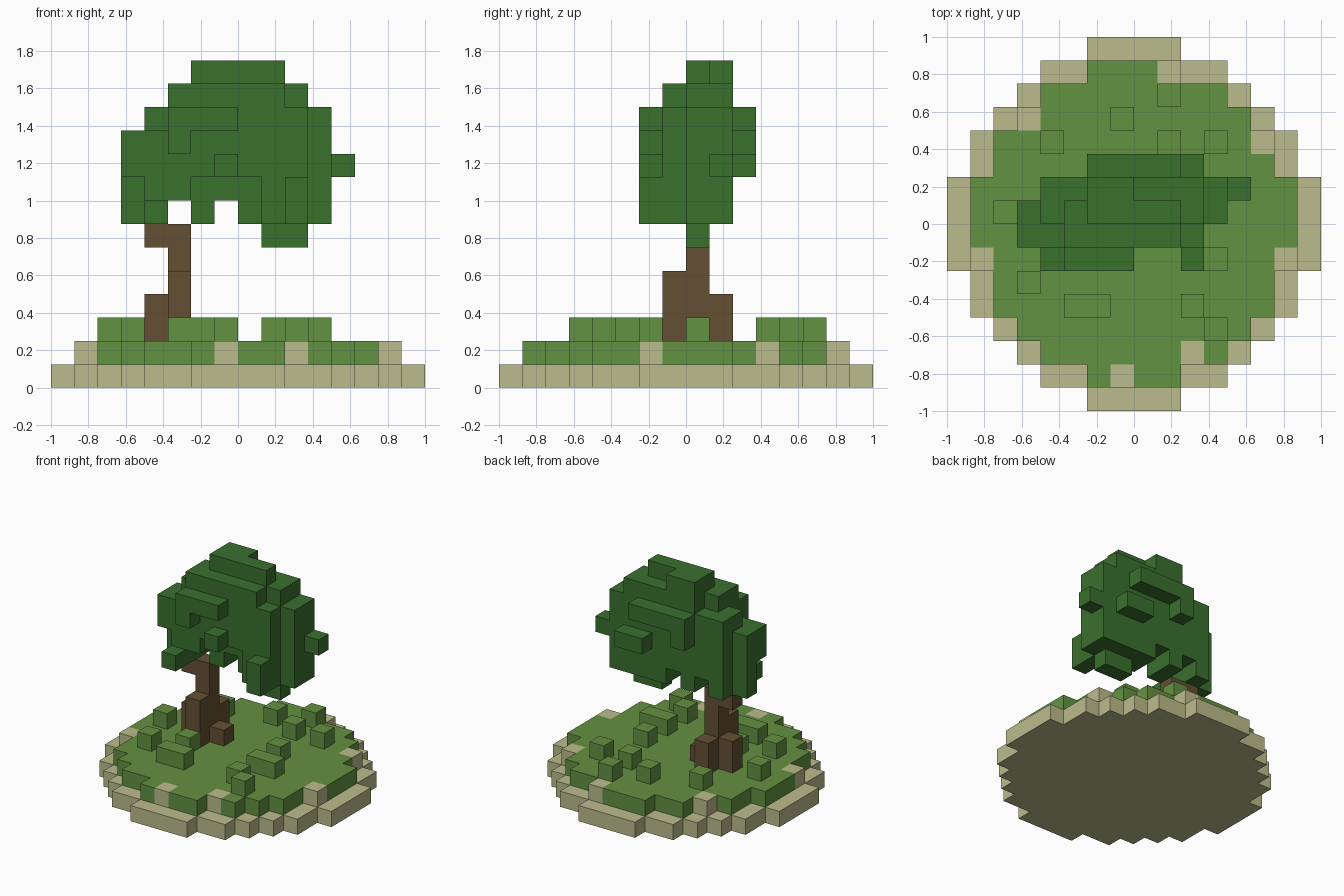
import bpy
import bmesh
from mathutils import Vector

U = 0.125  # edge length of one block

cube = bpy.data.objects.get("Cube")
if cube:
    bpy.data.objects.remove(cube, do_unlink=True)


def material(name, rgb):
    mat = bpy.data.materials.new(name)
    mat.use_nodes = True
    color = (*rgb, 1.0)
    mat.diffuse_color = color
    bsdf = mat.node_tree.nodes["Principled BSDF"]
    bsdf.inputs["Base Color"].default_value = color
    bsdf.inputs["Roughness"].default_value = 0.9
    return mat


sand = material("pale sand", (0.5, 0.5, 0.262))
grass = material("grass green", (0.127, 0.287, 0.054))
bark = material("brown bark", (0.13, 0.08, 0.033))
leaf = material("dark leaf green", (0.042, 0.162, 0.027))


def disc(radius_squared, layer):
    """Blocks of one round layer."""
    span = range(-8, 8)
    return {(x, y, layer) for x in span for y in span
            if (x + 0.5) ** 2 + (y + 0.5) ** 2 < radius_squared}


def fill(xs, ys, zs):
    """Blocks of a box, given inclusive ranges."""
    return {(x, y, z)
            for x in range(xs[0], xs[-1] + 1)
            for y in range(ys[0], ys[-1] + 1)
            for z in range(zs[0], zs[-1] + 1)}


def union(*boxes):
    return set().union(*(fill(*b) for b in boxes))


def build(name, blocks, occupied, mat):
    """Make one mesh from the exposed faces of the blocks."""
    bm = bmesh.new()
    for block in sorted(blocks):
        center = Vector(block) + Vector((0.5, 0.5, 0.5))
        for axis in range(3):
            for sign in (-1, 1):
                n = Vector((0, 0, 0))
                n[axis] = sign
                if tuple(int(c) for c in Vector(block) + n) in occupied:
                    continue
                a = Vector((0, 0, 0))
                a[(axis + 1) % 3] = 0.5
                b = n.cross(a)
                mid = center + n / 2
                corners = (mid - a - b, mid + a - b, mid + a + b, mid - a + b)
                bm.faces.new([bm.verts.new(c * U) for c in corners])
    bmesh.ops.remove_doubles(bm, verts=bm.verts[:], dist=0.001)
    mesh = bpy.data.meshes.new(name)
    bm.to_mesh(mesh)
    bm.free()
    mesh.materials.append(mat)
    obj = bpy.data.objects.new(name, mesh)
    bpy.context.collection.objects.link(obj)


# Round island: sand below, grass above with a few sand patches in its rim
shore = disc(60, 0)
patches = {(x, y, 1) for x, y in (
    (1, 6), (-5, 4), (5, 3), (6, -2), (-7, -2), (-1, -7), (2, -6))}
lawn = disc(46, 1) - patches

# Grass tufts
tufts = {(x, y, 2) for x, y in (
    (-1, 4), (1, 5), (1, 3), (3, 3), (-4, 3), (-6, 0), (-5, -3), (-3, -4),
    (-2, -4), (2, -4), (3, -5), (2, -2), (3, -2), (-3, -2), (2, 0))}

# Trunk with roots and one short branch
trunk = union(
    ([-3], [0], [2, 6]),
    ([-3], [-1], [2, 4]),
    ([-4], [0], [2, 3]),
    ([-3], [1], [2, 3]),
    ([-2], [0], [2]),
    ([-4], [0], [6]),
)

# Crown body, from the top down
crown = union(
    ([-2, 1], [0], [13]),
    ([-2, -1], [1], [13]),
    ([-3, 1], [-1], [12]),
    ([-3, 2], [0], [12]),
    ([-2, 2], [1], [12]),
    ([-3, 2], [-1], [11]),
    ([-4, 3], [0, 1], [8, 11]),
    ([-5, 2], [-1], [9, 10]),
    ([-5], [0], [7, 10]),
    ([-4, -3], [-1], [8]),
    ([1, 2], [-1], [7, 8]),
    ([0, 3], [0, 1], [7]),
    ([-4], [-1, 1], [7]),
    ([-2], [0, 1], [7]),
)

# Sprigs standing out of the crown
sprigs = union(
    ([-3, -1], [-2], [11]),
    ([-3], [-2], [10]),
    ([-1], [-2], [9]),
    ([2], [-2], [7, 8]),
    ([-4], [-2], [7]),
    ([-2, 1], [2], [11]),
    ([-2], [2], [10]),
    ([1, 2], [2], [9]),
    ([4], [1], [9]),
    ([1, 2], [0], [6]),
)

parts = (
    ("sand_shore", shore, sand),
    ("sand_patches", patches, sand),
    ("lawn", lawn, grass),
    ("grass_tufts", tufts, grass),
    ("trunk", trunk, bark),
    ("leaf_crown", crown, leaf),
    ("leaf_sprigs", sprigs, leaf),
)
everything = set().union(*(blocks for _, blocks, _ in parts))
for name, blocks, mat in parts:
    build(name, blocks, everything, mat)
